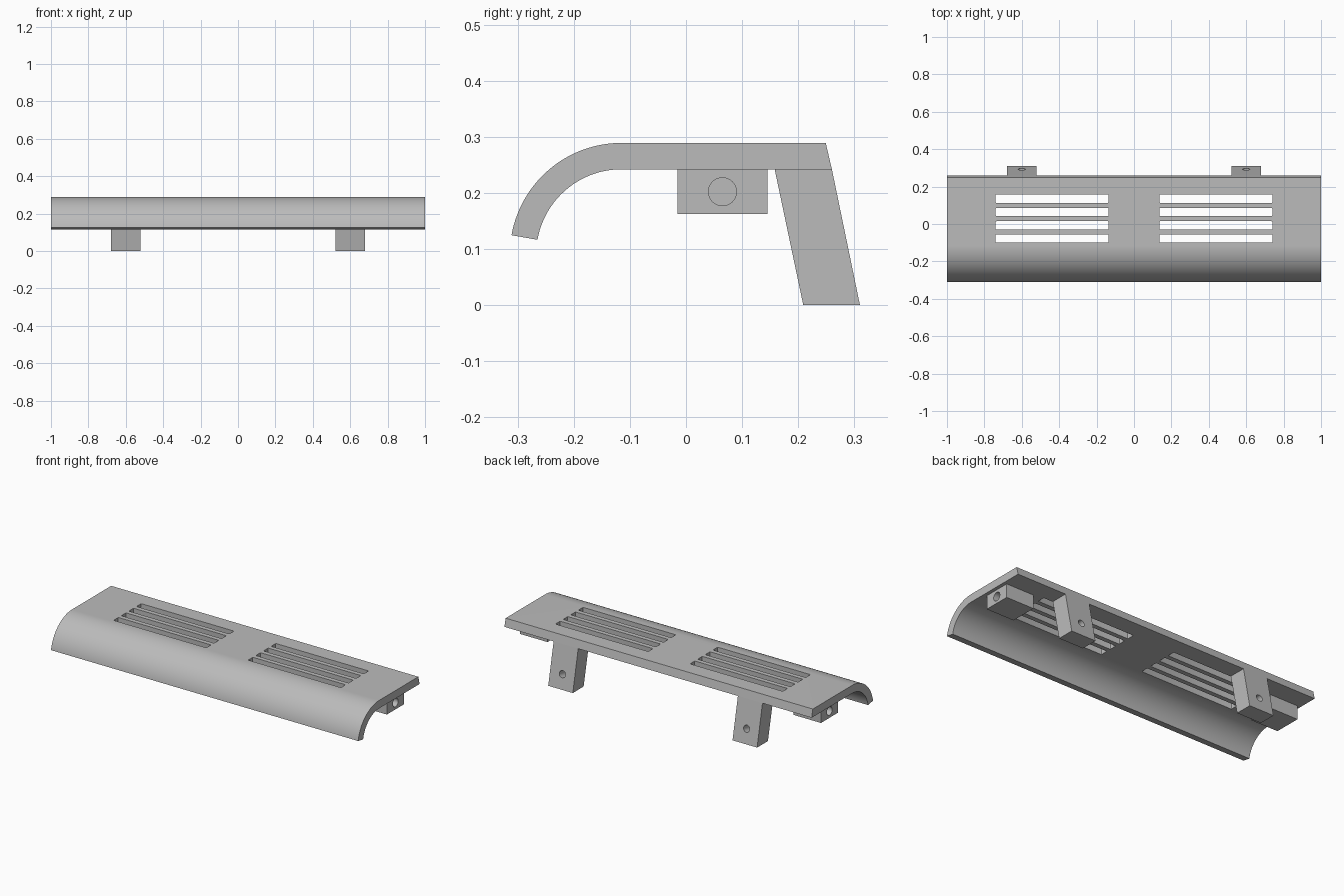
import bpy
import bmesh
import math
from mathutils import Matrix, Vector

cube = bpy.data.objects.get("Cube")
if cube:
    bpy.data.objects.remove(cube, do_unlink=True)

grey = bpy.data.materials.new("plain grey")
grey.use_nodes = True
colour = (0.5, 0.5, 0.5, 1)
grey.diffuse_color = colour
grey.node_tree.nodes["Principled BSDF"].inputs["Base Color"].default_value = colour


def finish(name, bm):
    bmesh.ops.recalc_face_normals(bm, faces=bm.faces)
    mesh = bpy.data.meshes.new(name)
    bm.to_mesh(mesh)
    bm.free()
    mesh.materials.append(grey)
    obj = bpy.data.objects.new(name, mesh)
    bpy.context.collection.objects.link(obj)
    return obj


def prism(name, profile, x0, x1):
    """Extrude a (y, z) profile along x."""
    bm = bmesh.new()
    face = bm.faces.new([bm.verts.new((x0, y, z)) for y, z in profile])
    new = bmesh.ops.extrude_face_region(bm, geom=[face])["geom"]
    moved = [g for g in new if isinstance(g, bmesh.types.BMVert)]
    bmesh.ops.translate(bm, verts=moved, vec=(x1 - x0, 0, 0))
    return finish(name, bm)


def add_hole(bm, centre, direction, radius, depth):
    """Cylinder reaching the given depth either side of its centre."""
    turn = Vector(direction).to_track_quat("Z", "Y").to_matrix().to_4x4()
    bmesh.ops.create_cone(bm, cap_ends=True, segments=32, radius1=radius, radius2=radius,
                          depth=2 * depth, matrix=Matrix.Translation(centre) @ turn)


def cut(obj, bm):
    cutter = finish("cutter", bm)
    cutter.hide_render = True
    mod = obj.modifiers.new("cut", "BOOLEAN")
    mod.operation = "DIFFERENCE"
    mod.solver = "EXACT"
    mod.object = cutter
    select(obj)
    bpy.ops.object.modifier_apply(modifier=mod.name)
    bpy.data.objects.remove(cutter, do_unlink=True)


def select(obj):
    bpy.ops.object.select_all(action="DESELECT")
    obj.select_set(True)
    bpy.context.view_layer.objects.active = obj


# Cover: flat plate with a rounded front lip and a raked back edge
TOP, UNDER, ARC_Y, ARC_Z = 0.289, 0.242, -0.115, 0.09


def arc(radius, steps=32):
    angles = [math.radians(90 + 80 * i / steps) for i in range(steps + 1)]
    return [(ARC_Y + radius * math.cos(a), ARC_Z + radius * math.sin(a)) for a in angles]


outline = [(0.249, TOP)] + arc(TOP - ARC_Z) + arc(UNDER - ARC_Z)[::-1] + [(0.26, UNDER)]
cover = prism("cover", outline, -1, 1)

# Vent slots, four on each side
slots = bmesh.new()
for side in (-1, 1):
    for row in range(4):
        centre = (side * 0.438, -0.078 + row * 0.071, 0.265)
        size = Matrix.Diagonal((0.604, 0.044, 0.2, 1))
        bmesh.ops.create_cube(slots, size=1, matrix=Matrix.Translation(centre) @ size)
upright = [e for e in slots.edges if abs(e.verts[0].co.z - e.verts[1].co.z) > 0.1]
bmesh.ops.bevel(slots, geom=upright, offset=0.005, segments=3, profile=0.5, affect="EDGES")
cut(cover, slots)

parts = [cover]
for side, label in ((-1, "right"), (1, "left")):
    # Raked rear leg with a blind screw hole in its back face
    leg = prism(label + "_leg", [(0.158, UNDER), (0.26, UNDER), (0.31, 0), (0.209, 0)],
                side * 0.6 - 0.08, side * 0.6 + 0.08)
    hole = bmesh.new()
    add_hole(hole, (side * 0.6, 0.293, 0.083), (0, 0.979, 0.202), 0.02, 0.06)
    cut(leg, hole)

    # Bracket under the end of the cover with a blind hole facing outwards
    bracket = prism(label + "_bracket",
                    [(-0.015, 0.162), (0.145, 0.162), (0.145, UNDER), (-0.015, UNDER)],
                    side * 0.8, side * 0.98)
    hole = bmesh.new()
    add_hole(hole, (side * 0.98, 0.065, 0.202), (1, 0, 0), 0.025, 0.12)
    cut(bracket, hole)
    parts += [leg, bracket]

for part in parts:
    select(part)
    bpy.ops.object.shade_smooth_by_angle(angle=math.radians(30))
